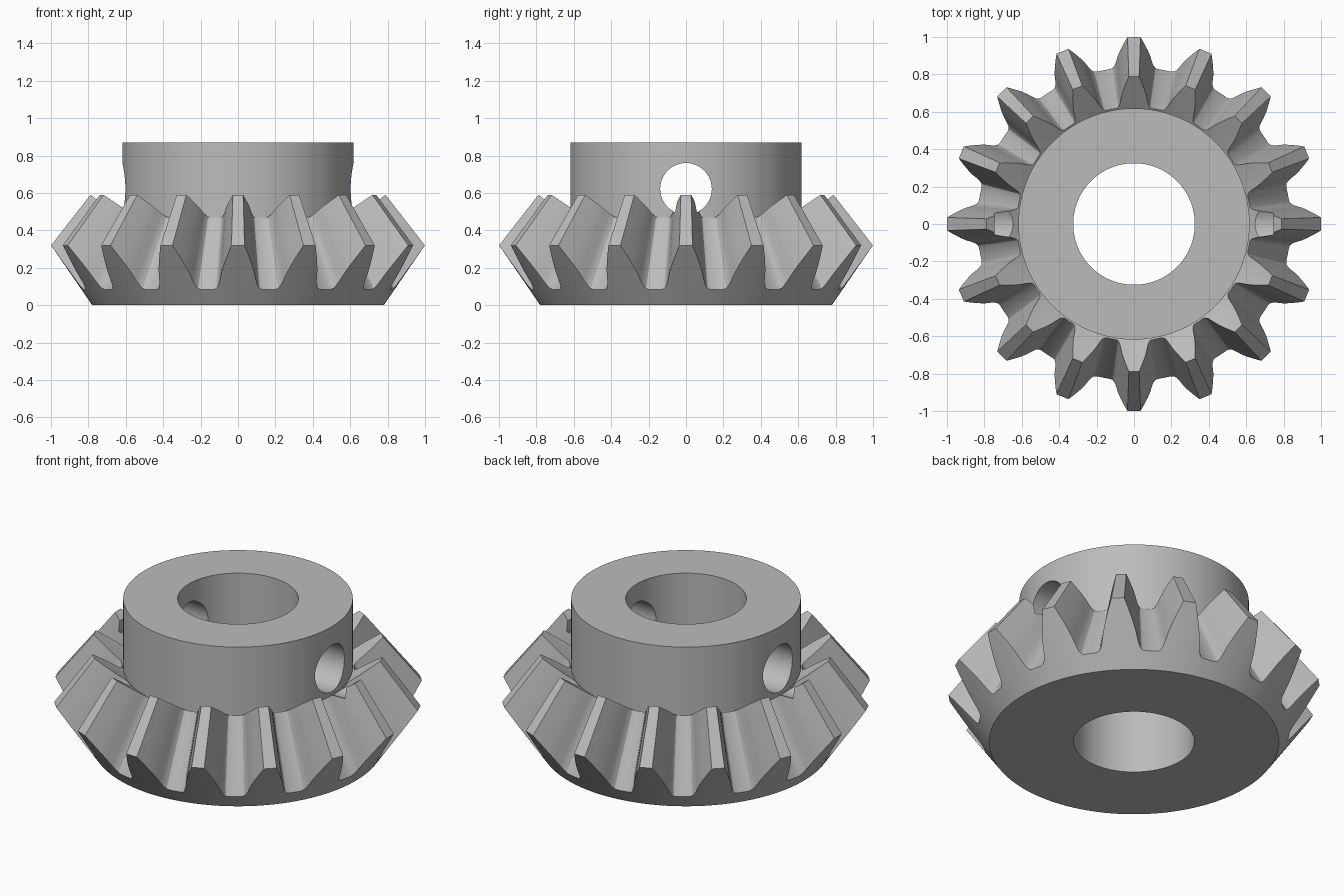
import bpy, bmesh, math

if "Cube" in bpy.data.objects:
    bpy.data.objects.remove(bpy.data.objects["Cube"], do_unlink=True)

TEETH = 16
PITCH = 2 * math.pi / TEETH
APEX = 1.6                      # height where all tooth lines converge
BORE, HUB, TOP = 0.325, 0.618, 0.87
CAP_SLOPE = 0.74                # slope of the small tooth ends


def cap_height(r):
    return 0.59 + CAP_SLOPE * (r - 0.79)


def back_cone(r):
    return r, (r - 0.78) * 0.32 / 0.22


def toward_apex(r):
    """Run a back-cone point toward the apex until it meets the cap cone."""
    z = back_cone(r)[1]
    s = (APEX - cap_height(0)) / (CAP_SLOPE * r + APEX - z)
    return r * s, APEX - (APEX - z) * s


# Half tooth outline: angle in degrees from tooth centre, radius on back cone
half = [(2.0, 1.0), (3.3, 0.965), (4.6, 0.93), (5.6, 0.9), (6.4, 0.87),
        (7.0, 0.853), (7.8, 0.842), (8.8, 0.838)]
tooth = [(-a, r) for a, r in reversed(half)] + half + [(11.25, 0.838)]
outline = [(k * PITCH + math.radians(a), r) for k in range(TEETH) for a, r in tooth]

# Each ring gives (radius, height) for an outline radius; the last joins the first
rings = [
    lambda r: (BORE, 0),
    lambda r: (0.78, 0),
    back_cone,
    toward_apex,
    lambda r: (HUB, cap_height(HUB)),
    lambda r: (HUB, TOP),
    lambda r: (BORE, TOP),
]

bm = bmesh.new()
grid = []
for ring in rings:
    row = []
    for a, r in outline:
        rad, z = ring(r)
        row.append(bm.verts.new((rad * math.cos(a), rad * math.sin(a), z)))
    grid.append(row)
n = len(outline)
for i, row in enumerate(grid):
    nxt = grid[(i + 1) % len(grid)]
    for j in range(n):
        k = (j + 1) % n
        bm.faces.new((row[j], row[k], nxt[k], nxt[j]))
bmesh.ops.recalc_face_normals(bm, faces=bm.faces)
mesh = bpy.data.meshes.new("bevel_gear")
bm.to_mesh(mesh)
bm.free()
gear = bpy.data.objects.new("bevel_gear", mesh)
bpy.context.collection.objects.link(gear)

# Steel colour
steel = bpy.data.materials.new("grey_steel")
steel.use_nodes = True
colour = (0.5, 0.5, 0.5, 1)
steel.diffuse_color = colour
steel.node_tree.nodes["Principled BSDF"].inputs["Base Color"].default_value = colour
mesh.materials.append(steel)

# Cross hole through the hub, stopping inside the side teeth
bpy.ops.mesh.primitive_cylinder_add(vertices=48, radius=0.138, depth=1.49,
                                    location=(0, 0, 0.622),
                                    rotation=(0, math.pi / 2, 0))
cutter = bpy.context.object
cutter.name = "cross_hole_cutter"
cutter.hide_render = True
cutter.data.materials.append(steel)

bpy.ops.object.select_all(action="DESELECT")
gear.select_set(True)
bpy.context.view_layer.objects.active = gear
cut = gear.modifiers.new("cross_hole", "BOOLEAN")
cut.operation = "DIFFERENCE"
cut.solver = "EXACT"
cut.object = cutter
bpy.ops.object.modifier_apply(modifier=cut.name)
bpy.data.objects.remove(cutter, do_unlink=True)

bpy.ops.object.shade_smooth_by_angle(angle=math.radians(28))
